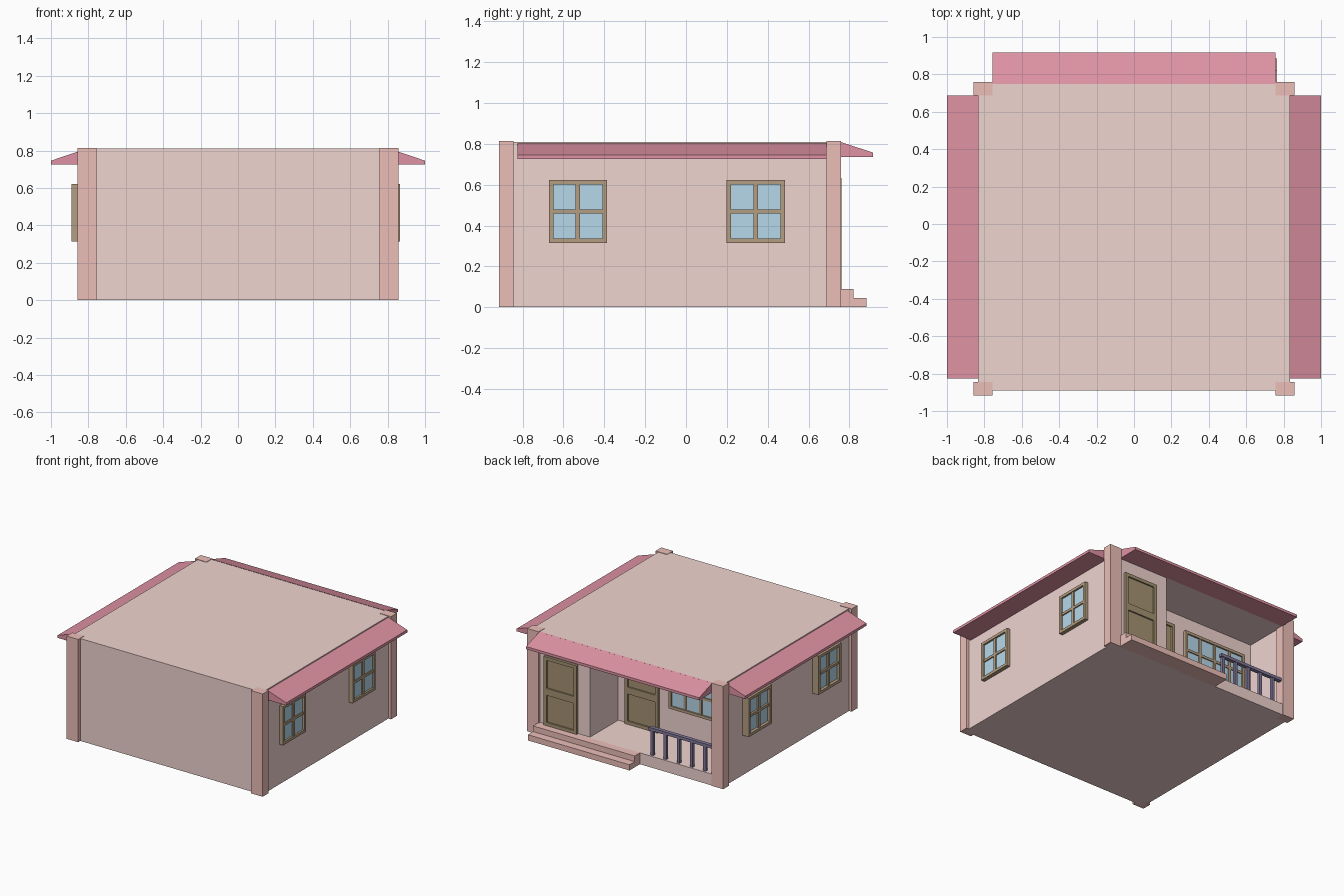
import bpy
import bmesh

if "Cube" in bpy.data.objects:
    bpy.data.objects.remove(bpy.data.objects["Cube"])


def material(name, rgb):
    m = bpy.data.materials.new(name)
    m.diffuse_color = (*rgb, 1)
    m.use_nodes = True
    m.node_tree.nodes["Principled BSDF"].inputs["Base Color"].default_value = m.diffuse_color
    return m


PINK = material("pink_plaster", (0.87, 0.66, 0.63))
SALMON = material("salmon", (0.84, 0.52, 0.48))
RED = material("red_roof", (0.74, 0.29, 0.37))
BROWN = material("brown_frame", (0.46, 0.34, 0.22))
DOOR = material("dark_wood", (0.38, 0.29, 0.17))
BLUE = material("blue_glass", (0.47, 0.69, 0.82))
NAVY = material("dark_rail", (0.22, 0.19, 0.32))


def finish(name, bm, mat):
    bmesh.ops.recalc_face_normals(bm, faces=bm.faces)
    me = bpy.data.meshes.new(name)
    bm.to_mesh(me)
    bm.free()
    me.materials.append(mat)
    ob = bpy.data.objects.new(name, me)
    bpy.context.collection.objects.link(ob)
    return ob


def boxes(name, ranges, mat):
    """One object from boxes given as ((x0, x1), (y0, y1), (z0, z1))."""
    bm = bmesh.new()
    for r in ranges:
        verts = bmesh.ops.create_cube(bm, size=1)["verts"]
        for v in verts:
            v.co = [(a + b) / 2 + c * (b - a) for (a, b), c in zip(r, v.co)]
    return finish(name, bm, mat)


def prism(name, points, offset, mat):
    bm = bmesh.new()
    face = bm.faces.new([bm.verts.new(p) for p in points])
    new = bmesh.ops.extrude_face_region(bm, geom=[face])["geom"]
    bmesh.ops.translate(bm, vec=offset, verts=[g for g in new if isinstance(g, bmesh.types.BMVert)])
    return finish(name, bm, mat)


# House body with the L-shaped porch recess cut into the back
body = boxes("house_body", [((-0.835, 0.835), (-0.89, 0.755), (0, 0.81))], PINK)
plan = [(-0.765, 0.85), (-0.765, 0.39), (0.32, 0.39), (0.32, 0.742), (0.76, 0.742), (0.76, 0.85)]
cutter = prism("porch_cutter", [(x, y, 0.09) for x, y in plan], (0, 0, 0.65), PINK)
cutter.hide_render = True
cut = body.modifiers.new("porch", "BOOLEAN")
cut.object = cutter
cut.operation = "DIFFERENCE"
cut.solver = "EXACT"
bpy.context.view_layer.objects.active = body
bpy.ops.object.modifier_apply(modifier=cut.name)
bpy.data.objects.remove(cutter)

# Corner pillars
for side, s in (("left", -1), ("right", 1)):
    xr = tuple(sorted((s * 0.757, s * 0.858)))
    boxes(f"front_{side}_pillar", [(xr, (-0.917, -0.845), (0, 0.813))], SALMON)
    boxes(f"back_{side}_pillar", [(xr, (0.687, 0.76), (0, 0.813))], SALMON)

    # Side awning wedge
    prof = [(0.83, 0.803), (1.0, 0.746), (1.0, 0.725), (0.83, 0.725)]
    prism(f"{side}_awning", [(s * x, -0.825, z) for x, z in prof], (0, 1.513, 0), RED)

# Back awning wedge
prof = [(0.748, 0.812), (0.917, 0.757), (0.917, 0.736), (0.748, 0.736)]
prism("back_awning", [(-0.757, y, z) for y, z in prof], (1.514, 0, 0), RED)

# Entrance steps
prism("entrance_steps", [(-0.125, y, z) for y, z in
      [(0.75, 0), (0.885, 0), (0.885, 0.045), (0.82, 0.045), (0.82, 0.09), (0.75, 0.09)]],
      (0.89, 0, 0), SALMON)


def place(axis, u, d, z):
    """Order ranges so that d is the depth along the given axis."""
    d = tuple(sorted(d))
    return (d, u, z) if axis == "x" else (u, d, z)


def window(name, axis, wall, out, u0, u1, cols):
    z0, z1, b = 0.315, 0.622, 0.022
    d = (wall, out)
    parts = [((u0, u1), (z0, z0 + b)), ((u0, u1), (z1 - b, z1)),
             ((u0, u0 + b), (z0 + b, z1 - b)), ((u1 - b, u1), (z0 + b, z1 - b))]
    frame = [place(axis, u, d, z) for u, z in parts]
    inner = wall + (out - wall) * 0.85
    zm = (z0 + z1) / 2
    frame.append(place(axis, (u0 + b, u1 - b), (wall, inner), (zm - 0.01, zm + 0.01)))
    for i in range(1, cols):
        c = u0 + (u1 - u0) * i / cols
        frame.append(place(axis, (c - 0.011, c + 0.011), (wall, inner), (z0 + b, z1 - b)))
    boxes(name + "_frame", frame, BROWN)
    glass = wall + (out - wall) * 0.6
    boxes(name + "_glass", [place(axis, (u0 + b, u1 - b), (wall, glass), (z0 + b, z1 - b))], BLUE)


# Side windows and the wide porch window
for pos, y0 in (("front", -0.672), ("back", 0.198)):
    window(f"left_{pos}_window", "x", -0.83, -0.89, y0, y0 + 0.286, 2)
    window(f"right_{pos}_window", "x", 0.83, 0.866, y0, y0 + 0.286, 2)
window("porch_window", "y", 0.385, 0.415, -0.69, -0.137, 4)


def door(name, x0, y):
    x1, z0, z1, b = x0 + 0.29, 0.09, 0.633, 0.026
    parts = [((x0, x0 + b), (z0, z1)), ((x1 - b, x1), (z0, z1)),
             ((x0 + b, x1 - b), (z1 - b, z1)), ((x0 + b, x1 - b), (z0, z0 + b)),
             ((x0 + b, x1 - b), (0.33, 0.385))]
    boxes(name + "_frame", [(x, (y - 0.005, y + 0.02), z) for x, z in parts], DOOR)
    boxes(name + "_panel", [((x0 + b, x1 - b), (y - 0.005, y + 0.008), (z0 + b, z1 - b))], DOOR)


# Doors of the front room and the porch
door("room_door", 0.425, 0.742)
door("porch_door", -0.04, 0.39)

# Porch railing
rail = [((-0.765, -0.195), (0.715, 0.745), (0.285, 0.308))]
for i in range(5):
    x = -0.22 - 0.115 * i
    rail.append(((x - 0.012, x + 0.012), (0.719, 0.741), (0.088, 0.285)))
boxes("porch_railing", rail, NAVY)
